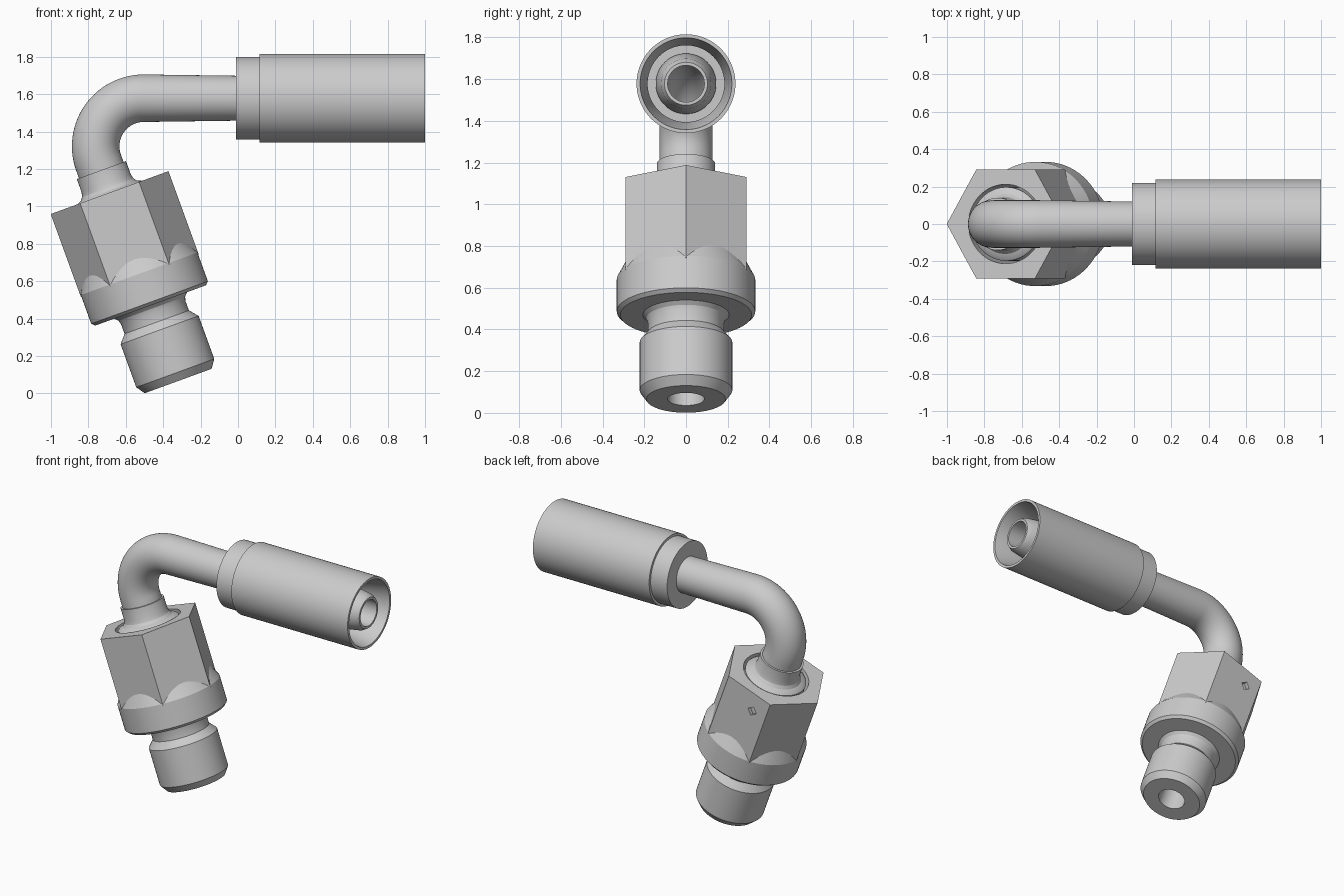
import bpy, bmesh
from math import sin, cos, pi, radians
from mathutils import Matrix, Vector

if "Cube" in bpy.data.objects:
    bpy.data.objects.remove(bpy.data.objects["Cube"])

TILT = radians(20)
# stud/nut axis frame (tilted) and hose axis frame (along +x)
STUD = Matrix.Translation((-0.32, 0, 0.066)) @ Matrix.Rotation(-TILT, 4, 'Y')
HOSE = Matrix.Translation((0, 0, 1.578)) @ Matrix.Rotation(pi / 2, 4, 'Y')


def loop_skin(name, rings):
    """Skin a closed loop of vertex rings (rings of coordinates)."""
    bm = bmesh.new()
    vs = [[bm.verts.new(c) for c in ring] for ring in rings]
    n, m = len(vs), len(vs[0])
    for i in range(n):
        a, b = vs[i], vs[(i + 1) % n]
        for j in range(m):
            k = (j + 1) % m
            bm.faces.new((a[j], a[k], b[k], b[j]))
    bmesh.ops.recalc_face_normals(bm, faces=bm.faces)
    me = bpy.data.meshes.new(name)
    bm.to_mesh(me)
    bm.free()
    ob = bpy.data.objects.new(name, me)
    bpy.context.collection.objects.link(ob)
    return ob


def ring(r, mat, h=0.0, n=72):
    return [mat @ Vector((r * cos(2 * pi * j / n), r * sin(2 * pi * j / n), h)) for j in range(n)]


def lathe(name, profile, mat):
    return loop_skin(name, [ring(r, mat, h) for r, h in profile])


def prism(name, r, h0, h1, sides, mat):
    bm = bmesh.new()
    bmesh.ops.create_cone(bm, cap_ends=True, segments=sides, radius1=r, radius2=r, depth=h1 - h0,
                          matrix=Matrix.Translation((0, 0, (h0 + h1) / 2)))
    bm.transform(mat)
    me = bpy.data.meshes.new(name)
    bm.to_mesh(me)
    bm.free()
    ob = bpy.data.objects.new(name, me)
    bpy.context.collection.objects.link(ob)
    return ob


def cut(ob, cutter):
    mod = ob.modifiers.new("cut", 'BOOLEAN')
    mod.operation, mod.solver, mod.object = 'DIFFERENCE', 'EXACT', cutter
    bpy.context.view_layer.objects.active = ob
    bpy.ops.object.modifier_apply(modifier=mod.name)
    bpy.data.objects.remove(cutter)


def smooth(ob):
    bpy.ops.object.select_all(action='DESELECT')
    ob.select_set(True)
    bpy.context.view_layer.objects.active = ob
    bpy.ops.object.shade_smooth_by_angle(angle=radians(24))


BORE = 0.088

# stud: threaded end, neck, flange with cone running into the hex
stud = lathe("threaded_stud", [
    (BORE, 0), (0.19, 0), (0.222, 0.045), (0.222, 0.29), (0.183, 0.335), (0.183, 0.39),
    (0.19, 0.412), (0.207, 0.43), (0.315, 0.43), (0.332, 0.447), (0.332, 0.61),
    (0.288, 0.695), (BORE, 0.695)], STUD)

# hex nut with round opening on top
nut = prism("hex_nut", 0.335, 0.60, 1.072, 6, STUD)
# corners must lie on the tilted local x axis
if min((STUD.inverted() @ v.co).x for v in nut.data.vertices) > -0.33:
    nut.data.transform(STUD @ Matrix.Rotation(pi / 6, 4, 'Z') @ STUD.inverted())
cut(nut, prism("opening_cutter", 0.212, 0.5, 1.3, 72, STUD))

# small diamond mark sunk in the rear flat
mark = STUD @ Matrix.Translation((-0.066, 0.29, 0.95)) @ Matrix.Rotation(pi / 2, 4, 'X')
diamond = prism("mark_cutter", 0.033, -0.025, 0.025, 4, mark)
if min(abs((mark.inverted() @ v.co).x) for v in diamond.data.vertices) > 0.01:
    diamond.data.transform(mark @ Matrix.Rotation(pi / 4, 4, 'Z') @ mark.inverted())
cut(nut, diamond)

# collar where the tube enters the nut
collar = lathe("tube_collar", [
    (BORE, 0.68), (0.197, 0.68), (0.197, 1.062), (0.185, 1.072), (0.16, 1.082),
    (0.146, 1.10), (0.14, 1.125), (0.14, 1.2), (BORE, 1.2)], STUD)

# bent tube: straight, 110 degree bend, straight; outside out, bore back
R, CX, CZ = 0.257, -0.504, 1.321
path = [STUD @ Matrix.Translation((0, 0, 1.1))]
for i in range(29):
    a = -TILT + (pi / 2 + TILT) * i / 28
    path.append(Matrix.Translation((CX - R * cos(a), 0, CZ + R * sin(a))) @ Matrix.Rotation(a, 4, 'Y'))
path.append(HOSE @ Matrix.Translation((0, 0, 0.7)))
tube = loop_skin("bent_tube", [ring(0.127, m) for m in path[:-1]] +
                 [ring(0.11, path[-1])] + [ring(BORE, m) for m in reversed(path)])

# hose ferrule with open cup and inner hose stem
ferrule = lathe("hose_ferrule", [
    (0.12, -0.01), (0.22, -0.01), (0.22, 0.115), (0.237, 0.115), (0.237, 1.0),
    (0.22, 1.0), (0.184, 0.82), (0.184, 0.78), (0.12, 0.78)], HOSE)
stem = lathe("hose_stem", [
    (BORE, 0.6), (0.145, 0.6), (0.145, 0.80), (0.12, 0.965), (0.103, 0.995), (BORE, 0.995)], HOSE)

for ob in (stud, nut, collar, tube, ferrule, stem):
    smooth(ob)
